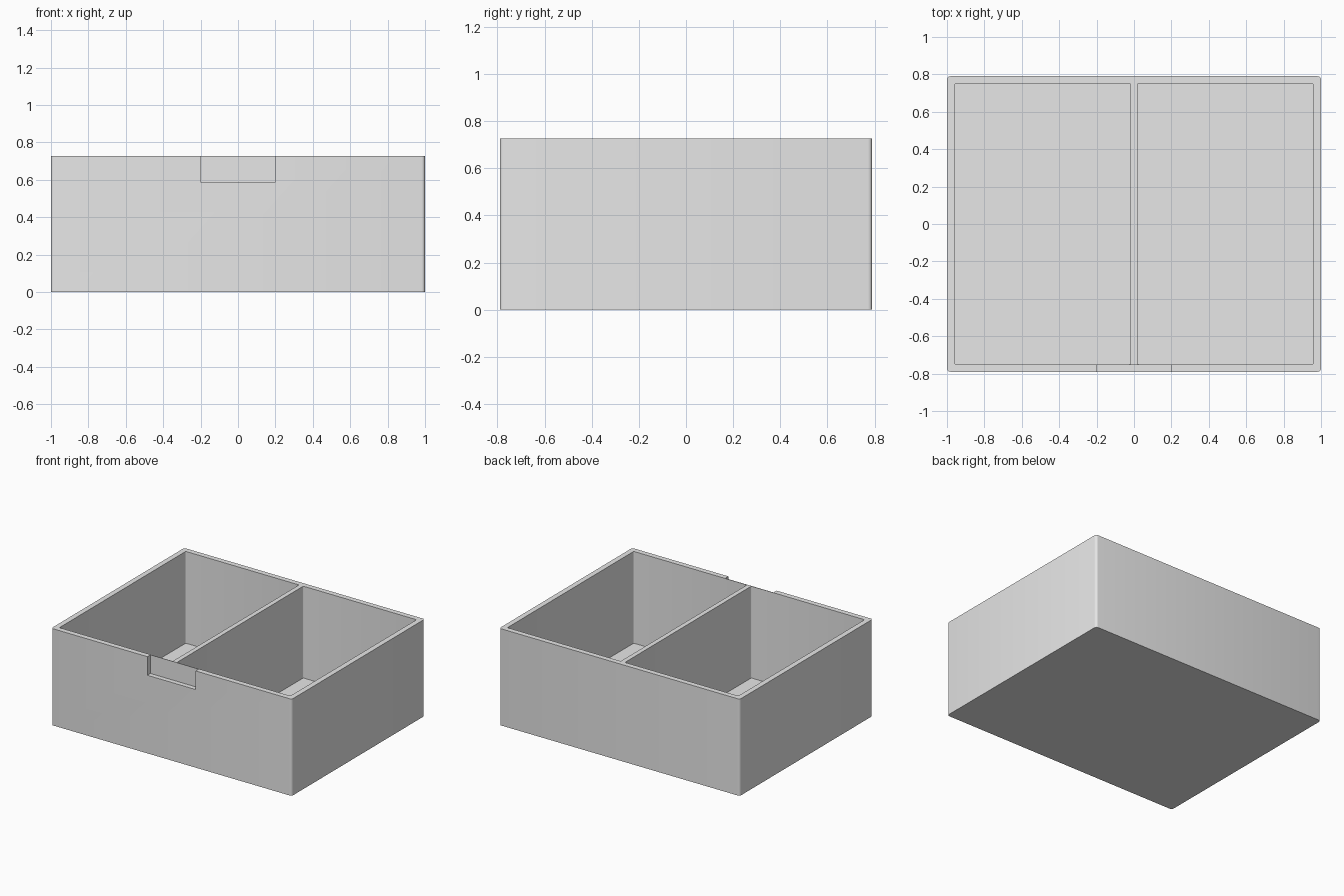
import bpy, bmesh, math

old = bpy.data.objects.get("Cube")
if old:
    bpy.data.objects.remove(old, do_unlink=True)

HALF_X, HALF_Y, HEIGHT = 1.0, 0.79, 0.727
WALL, FLOOR = 0.04, 0.037
DIVIDER = 0.035

grey = bpy.data.materials.new("light grey")
grey.use_nodes = True
grey.diffuse_color = (0.8, 0.8, 0.8, 1)
grey.node_tree.nodes["Principled BSDF"].inputs["Base Color"].default_value = (0.8, 0.8, 0.8, 1)


def block(name, low, high, radius=0):
    """Upright block between two corners, with rounded vertical edges."""
    bm = bmesh.new()
    bmesh.ops.create_cube(bm, size=1)
    for v in bm.verts:
        v.co = [(a + b) / 2 + c * (b - a) for a, b, c in zip(low, high, v.co)]
    if radius:
        upright = [e for e in bm.edges
                   if abs(e.verts[0].co.z - e.verts[1].co.z) > 0.01]
        bmesh.ops.bevel(bm, geom=upright, offset=radius, segments=4,
                        profile=0.5, affect='EDGES')
    mesh = bpy.data.meshes.new(name)
    bm.to_mesh(mesh)
    bm.free()
    mesh.materials.append(grey)
    ob = bpy.data.objects.new(name, mesh)
    bpy.context.collection.objects.link(ob)
    return ob


def carve(target, cutter):
    """Subtract a cutter from the target and discard it."""
    cutter.hide_render = True
    mod = target.modifiers.new("carve", 'BOOLEAN')
    mod.operation = 'DIFFERENCE'
    mod.solver = 'EXACT'
    mod.object = cutter
    bpy.context.view_layer.objects.active = target
    bpy.ops.object.modifier_apply(modifier=mod.name)
    bpy.data.objects.remove(cutter, do_unlink=True)


# Outer body of the tray
tray = block("divided_box", (-HALF_X, -HALF_Y, 0), (HALF_X, HALF_Y, HEIGHT), 0.018)

# Two compartments either side of the divider
for side in (-1, 1):
    x1, x2 = sorted((side * DIVIDER / 2, side * (HALF_X - WALL)))
    carve(tray, block("compartment_cutter", (x1, -HALF_Y + WALL, FLOOR),
                      (x2, HALF_Y - WALL, HEIGHT + 0.1), 0.008))

# Shallow label recess at the top of the front wall
carve(tray, block("recess_cutter", (-0.2, -HALF_Y - 0.1, 0.587),
                  (0.2, -HALF_Y + 0.036, HEIGHT + 0.1)))

# Smooth the rounded corners, keep the other edges sharp
bpy.ops.object.select_all(action='DESELECT')
tray.select_set(True)
bpy.context.view_layer.objects.active = tray
bpy.ops.object.shade_smooth_by_angle(angle=math.radians(30))
